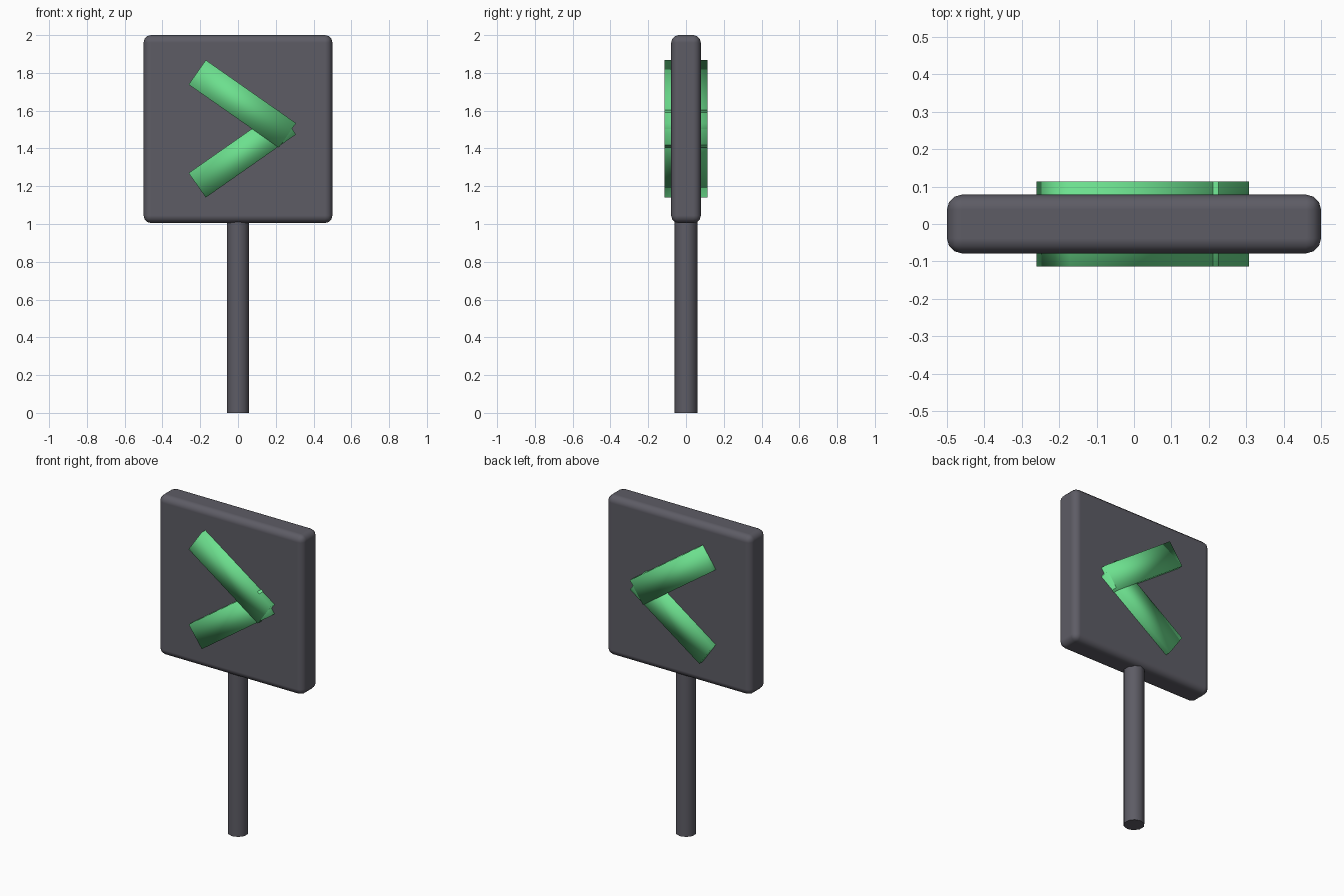
import bpy, bmesh, math
from mathutils import Matrix

cube = bpy.data.objects.get("Cube")
if cube:
    bpy.data.objects.remove(cube, do_unlink=True)


def material(name, rgb):
    m = bpy.data.materials.new(name)
    m.use_nodes = True
    m.diffuse_color = (*rgb, 1)
    m.node_tree.nodes["Principled BSDF"].inputs["Base Color"].default_value = (*rgb, 1)
    return m


grey = material("dark grey", (0.11, 0.107, 0.13))
green = material("bright green", (0.15, 0.74, 0.27))


def finish(name, bm, mat):
    mesh = bpy.data.meshes.new(name)
    bm.to_mesh(mesh)
    bm.free()
    mesh.materials.append(mat)
    mesh.shade_smooth()
    ob = bpy.data.objects.new(name, mesh)
    bpy.context.collection.objects.link(ob)
    return ob


def box(name, size, centre, mat, tilt=0):
    bm = bmesh.new()
    place = Matrix.Translation(centre) @ Matrix.Rotation(tilt, 4, "Y")
    bmesh.ops.create_cube(bm, size=1, matrix=place @ Matrix.Diagonal((*size, 1)))
    return finish(name, bm, mat)


# Rounded sign board
board = box("sign_board", (1, 0.157, 0.995), (0, 0, 1.5025), grey)
bevel = board.modifiers.new("rounded_edges", "BEVEL")
bevel.width = 0.04
bevel.segments = 3
bevel.harden_normals = True

# Post
bm = bmesh.new()
bmesh.ops.create_cone(bm, cap_ends=True, segments=10, radius1=0.06, radius2=0.06,
                      depth=1.02, matrix=Matrix.Translation((0, 0, 0.51)))
post = finish("post", bm, grey)
bpy.context.view_layer.objects.active = post
post.select_set(True)
bpy.ops.object.shade_smooth_by_angle(angle=math.radians(40))

# Arrow bars pass through the board, so both faces show the arrow
for name, side, depth in (("upper_arrow_bar", 1, 0.228), ("lower_arrow_bar", -1, 0.226)):
    box(name, (0.583, depth, 0.158), (0.023, 0, 1.504 + side * 0.132), green,
        side * math.radians(35))
